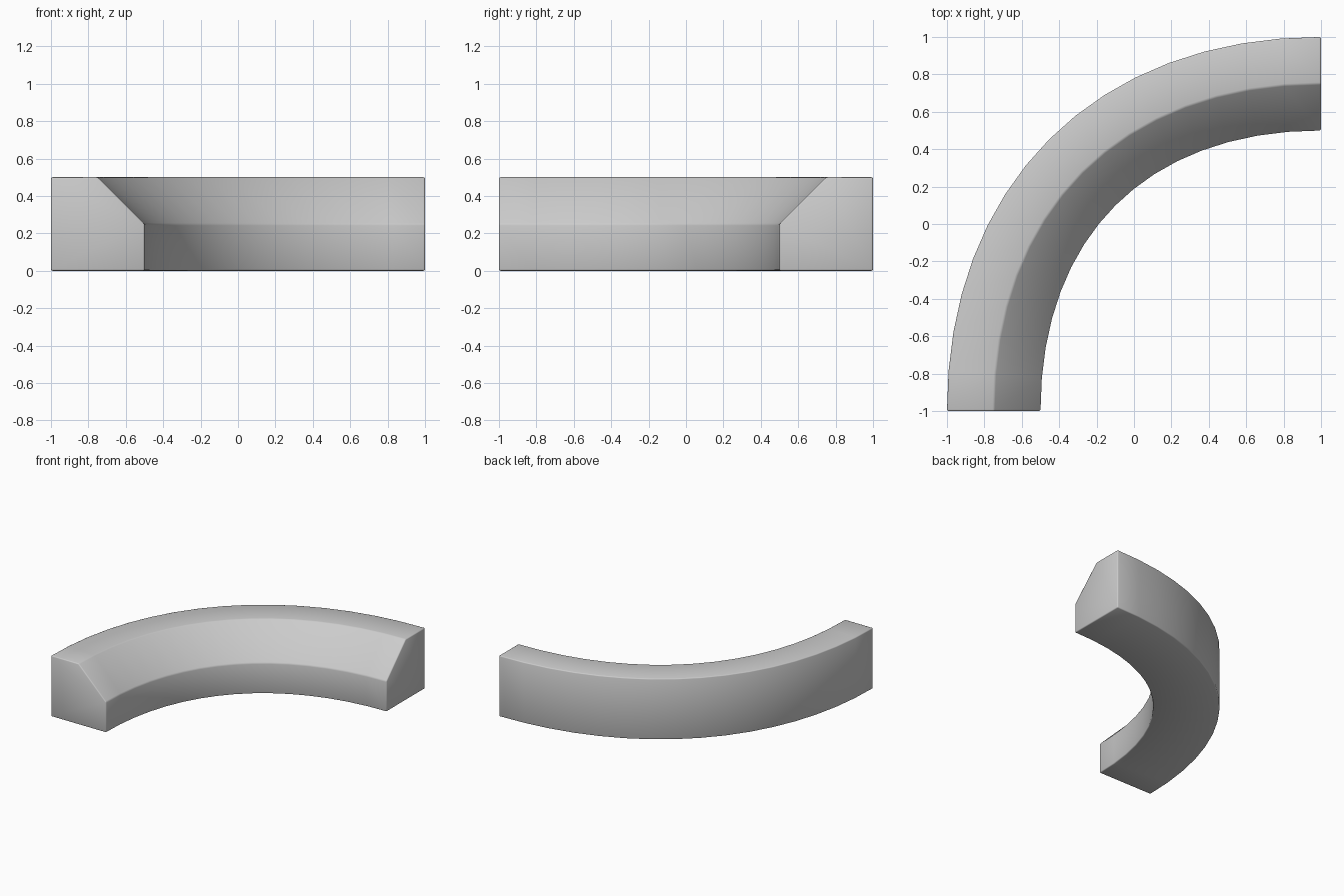
import bpy, bmesh, math
from mathutils import Vector

if "Cube" in bpy.data.objects:
    bpy.data.objects.remove(bpy.data.objects["Cube"])

# Cross-section as (offset outward from centre line, height): bar with chamfered inner top edge
PROFILE = [(-0.25, 0.0), (0.25, 0.0), (0.25, 0.5), (0.0, 0.5), (-0.25, 0.25)]
SEGMENTS = 16

# Centre line: quarter-turn Bezier, slightly fuller than a circle
H = 1.07
P = [Vector(p) for p in ((-0.75, -1, 0), (-0.75, -1 + H, 0), (1 - H, 0.75, 0), (1, 0.75, 0))]


def bezier(t):
    s = 1 - t
    pos = P[0] * s**3 + P[1] * 3 * s * s * t + P[2] * 3 * s * t * t + P[3] * t**3
    tan = (P[1] - P[0]) * s * s + (P[2] - P[1]) * 2 * s * t + (P[3] - P[2]) * t * t
    return pos, tan.normalized()


bm = bmesh.new()

# Rings of the profile swept along the centre line
rings = []
for i in range(SEGMENTS + 1):
    pos, tan = bezier(i / SEGMENTS)
    out = Vector((-tan.y, tan.x, 0))
    rings.append([bm.verts.new(pos + out * d + Vector((0, 0, z))) for d, z in PROFILE])

# Side faces between neighbouring rings
n = len(PROFILE)
for a, b in zip(rings, rings[1:]):
    for j in range(n):
        k = (j + 1) % n
        bm.faces.new((a[j], a[k], b[k], b[j]))

# End caps
bm.faces.new(rings[0])
bm.faces.new(rings[-1])
bmesh.ops.recalc_face_normals(bm, faces=bm.faces)

mesh = bpy.data.meshes.new("curved_curb")
bm.to_mesh(mesh)
bm.free()
curb = bpy.data.objects.new("curved_curb", mesh)
bpy.context.collection.objects.link(curb)

# Slightly softened edges
bevel = curb.modifiers.new("soft_edges", 'BEVEL')
bevel.width = 0.008
bevel.segments = 2
bevel.limit_method = 'ANGLE'
bevel.angle_limit = math.radians(30)

# Smooth shading on the curved sides
bpy.context.view_layer.objects.active = curb
curb.select_set(True)
bpy.ops.object.modifier_apply(modifier=bevel.name)
bpy.ops.object.shade_smooth_by_angle(angle=math.radians(50))
